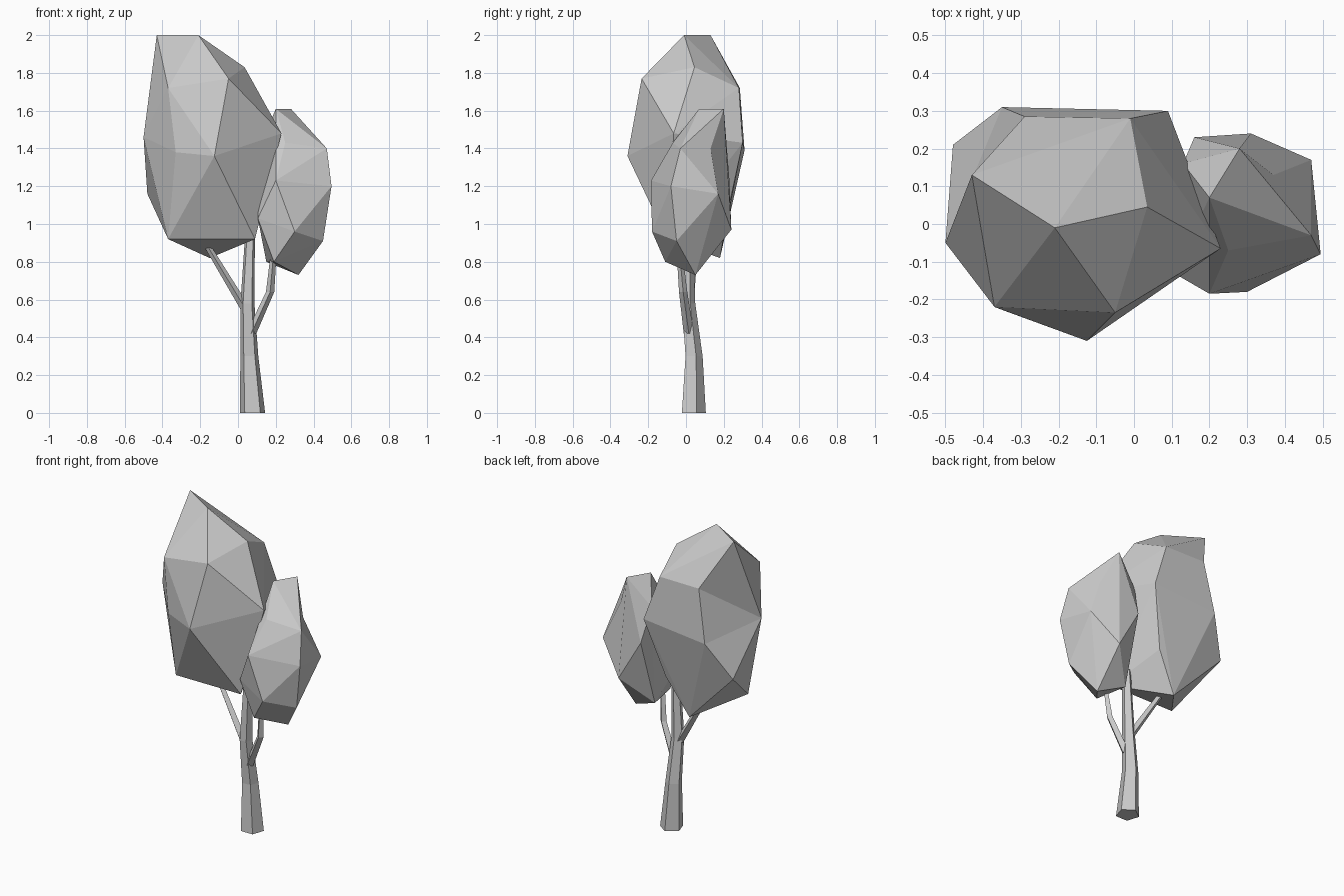
import bpy
import bmesh
import math

# Remove the default cube only
cube = bpy.data.objects.get("Cube")
if cube:
    bpy.data.objects.remove(cube, do_unlink=True)

# One plain grey for the whole tree
grey = bpy.data.materials.new("plain_grey")
grey.use_nodes = True
grey.diffuse_color = (0.6, 0.6, 0.6, 1)
shader = next(n for n in grey.node_tree.nodes if n.type == 'BSDF_PRINCIPLED')
shader.inputs["Base Color"].default_value = grey.diffuse_color
shader.inputs["Roughness"].default_value = 0.9


def finish(name, bm):
    """Turn a bmesh into a flat shaded object with the shared material."""
    bmesh.ops.recalc_face_normals(bm, faces=bm.faces[:])
    mesh = bpy.data.meshes.new(name)
    bm.to_mesh(mesh)
    bm.free()
    mesh.materials.append(grey)
    obj = bpy.data.objects.new(name, mesh)
    bpy.context.scene.collection.objects.link(obj)
    return obj


def find_edge(bm, start, end):
    """Return the edge whose ends lie at two given points, if there is one."""
    def nearest(point):
        return min(bm.verts, key=lambda v: sum((a - b) ** 2 for a, b in zip(v.co, point)))
    return bm.edges.get((nearest(start), nearest(end)))


def faceted_crown(name, corners, folds=(), dents=()):
    """Wrap a faceted leaf mass around corner points, then turn and dent edges."""
    bm = bmesh.new()
    for corner in corners:
        bm.verts.new(corner)
    bmesh.ops.convex_hull(bm, input=bm.verts[:])
    loose = [v for v in bm.verts if not v.link_faces]
    bmesh.ops.delete(bm, geom=loose, context='VERTS')
    for start, end in folds:
        edge = find_edge(bm, start, end)
        if edge:
            bmesh.utils.edge_rotate(edge, False)
    for start, end, target in dents:
        edge = find_edge(bm, start, end)
        if edge:
            cut = bmesh.ops.subdivide_edges(bm, edges=[edge], cuts=1)
            for item in cut["geom_inner"]:
                if isinstance(item, bmesh.types.BMVert):
                    item.co = target
    return finish(name, bm)


def tapered_limb(name, path, sides):
    """Loft level rings of the given radius along a path of (x, y, z, radius)."""
    bm = bmesh.new()
    rings = []
    for x, y, z, radius in path:
        ring = []
        for i in range(sides):
            angle = math.pi / 2 + math.tau * i / sides
            ring.append(bm.verts.new((x + radius * math.cos(angle),
                                      y + radius * math.sin(angle), z)))
        rings.append(ring)
    for low, high in zip(rings, rings[1:]):
        for i in range(sides):
            j = (i + 1) % sides
            bm.faces.new((low[i], low[j], high[j], high[i]))
    bm.faces.new(rings[0][::-1])
    bm.faces.new(rings[-1])
    return finish(name, bm)


# Trunk: five sided, leaning slightly and thinning upward
tapered_limb("trunk", [
    (.077, .035, 0, .07),
    (.06, .038, .3, .05),
    (.05, .01, .58, .039),
    (.065, .01, .98, .026),
], 5)

# Branches that reach into the two crowns
tapered_limb("large_crown_branch", [
    (.04, .01, .55, .028),
    (-.19, .05, .93, .018),
], 4)
tapered_limb("small_crown_branch", [
    (.07, .015, .42, .027),
    (.17, -.015, .64, .022),
    (.19, -.035, .86, .015),
], 4)

# Large crown: tall, with a blunt slanted top and a dented back corner
peak = (-.43, .13, 2)
back_wide = (-.35, .31, 1.39)
outer_low = (-.48, .21, 1.16)
faceted_crown("large_crown", [
    # top ridge and shoulder
    peak, (-.21, -.01, 2), (.035, .045, 1.83),
    # upper ring
    (-.37, -.22, 1.72), (-.05, -.235, 1.77),
    (-.29, .285, 1.72), (-.01, .28, 1.72),
    # widest ring
    (.23, -.065, 1.48), (-.125, -.31, 1.36), (-.33, -.235, 1.38),
    (-.5, -.05, 1.46), back_wide, (.09, .3, 1.43),
    # underside
    outer_low, (-.01, .22, 1.06),
    (-.37, -.1, .92), (.09, -.1, .92), (-.15, .18, .82),
], folds=[(peak, outer_low), (peak, back_wide)])

# Small crown: narrower and lower, pushed into the side of the large one
back_top = (.28, .2, 1.61)
back_outer = (.47, .17, 1.16)
faceted_crown("small_crown", [
    # top ridge
    (.2, .07, 1.61), back_top,
    # upper ring
    (.25, -.07, 1.43), (.47, -.03, 1.4), (.13, .16, 1.44),
    # widest ring
    (.495, -.08, 1.2), (.2, -.185, 1.23), back_outer,
    (.16, .23, 1.23), (.105, -.13, 1.03),
    # underside
    (.3, -.18, .96), (.31, .24, .97), (.45, -.05, .91),
    (.19, -.11, .8), (.15, .1, .8), (.32, .05, .73),
], dents=[(back_top, back_outer, (.37, .13, 1.4))])
